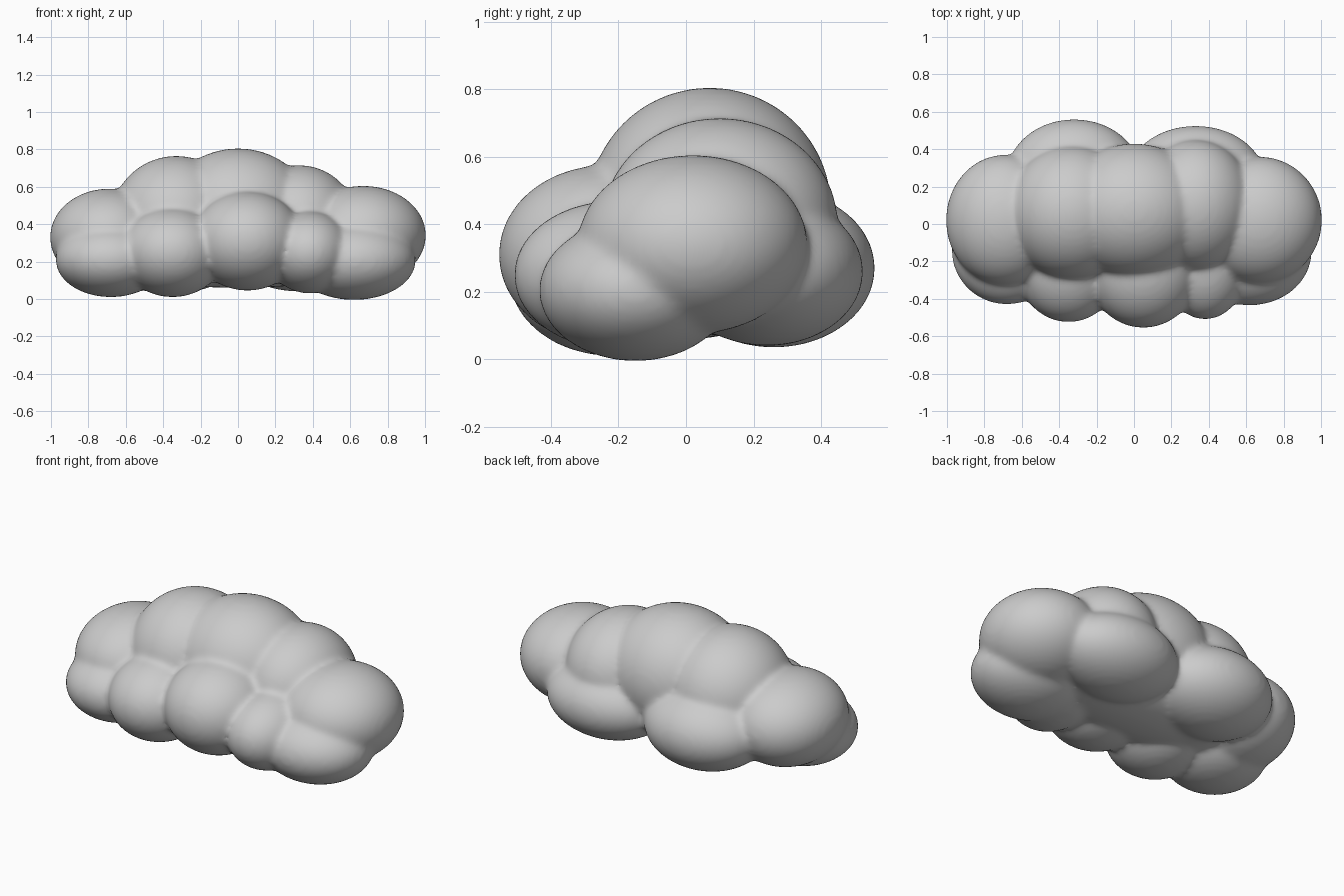
import bpy, bmesh
from mathutils import Matrix, Vector

cube = bpy.data.objects.get("Cube")
if cube:
    bpy.data.objects.remove(cube)

grey = bpy.data.materials.new("cloud grey")
grey.use_nodes = True
colour = (0.6, 0.6, 0.6, 1)
grey.diffuse_color = colour
grey.node_tree.nodes["Principled BSDF"].inputs["Base Color"].default_value = colour

# Puffs: centre, radii
puffs = [
    # crown
    ((0, .07, .45), (.40, .36, .355)),
    ((-.33, .06, .42), (.35, .36, .345)),
    ((.33, .10, .40), (.31, .35, .315)),
    # ends
    ((-.69, .02, .33), (.315, .35, .26)),
    ((.67, .02, .34), (.335, .34, .265)),
    # front row
    ((-.68, -.14, .21), (.295, .29, .2)),
    ((-.35, -.22, .25), (.28, .305, .24)),
    ((.05, -.24, .31), (.30, .315, .265)),
    ((.38, -.21, .25), (.23, .30, .22)),
    ((.62, -.15, .205), (.33, .285, .21)),
    # back row
    ((-.32, .26, .27), (.36, .30, .235)),
    ((.33, .24, .26), (.37, .285, .22)),
    # underside filler
    ((0, 0, .2), (.75, .28, .14)),
]

bm = bmesh.new()
for centre, radii in puffs:
    bmesh.ops.create_icosphere(
        bm, subdivisions=5, radius=1,
        matrix=Matrix.Translation(centre) @ Matrix.Diagonal(Vector(radii)).to_4x4())
mesh = bpy.data.meshes.new("cloud")
bm.to_mesh(mesh)
bm.free()
mesh.materials.append(grey)
cloud = bpy.data.objects.new("cloud", mesh)
bpy.context.collection.objects.link(cloud)

# Fuse the puffs into one skin and soften the creases
fuse = cloud.modifiers.new("fuse", 'REMESH')
fuse.mode = 'VOXEL'
fuse.voxel_size = 0.016
fuse.use_smooth_shade = True
soften = cloud.modifiers.new("soften", 'SMOOTH')
soften.factor = 0.5
soften.iterations = 12
